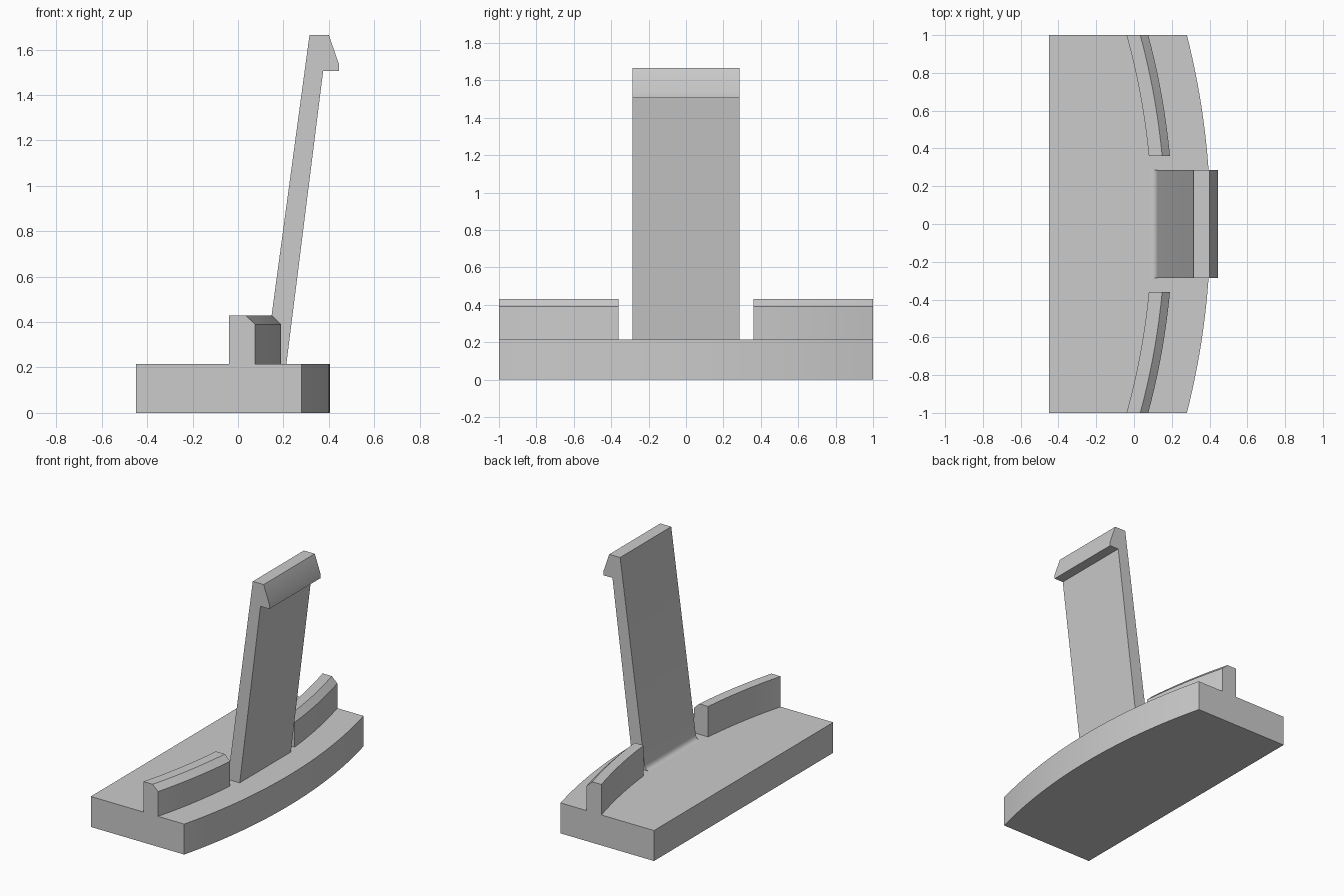
import bpy, bmesh, math
from mathutils import Vector

cube = bpy.data.objects.get("Cube")
if cube:
    bpy.data.objects.remove(cube, do_unlink=True)

# Shared dimensions
ARC_X = -3.66        # centre of every curved wall
BASE_TOP = 0.215
RIB_TOP = 0.43
ARM_HALF = 0.285

grey = bpy.data.materials.new("plain_grey")
grey.use_nodes = True
grey.diffuse_color = (0.6, 0.6, 0.6, 1)
grey.node_tree.nodes["Principled BSDF"].inputs["Base Color"].default_value = grey.diffuse_color


def arc_x(radius, y):
    """x of the curved wall of this radius at a given y."""
    return ARC_X + math.sqrt(radius ** 2 - y ** 2)


def loft(name, sections):
    """Join matching closed sections into a capped, smooth-by-angle solid."""
    bm = bmesh.new()
    rings = [[bm.verts.new(p) for p in s] for s in sections]
    for a, b in zip(rings, rings[1:]):
        for i in range(len(a)):
            j = (i + 1) % len(a)
            bm.faces.new((a[i], a[j], b[j], b[i]))
    bm.faces.new(rings[0])
    bm.faces.new(rings[-1])
    bmesh.ops.recalc_face_normals(bm, faces=bm.faces)
    mesh = bpy.data.meshes.new(name)
    bm.to_mesh(mesh)
    bm.free()
    mesh.materials.append(grey)
    obj = bpy.data.objects.new(name, mesh)
    bpy.context.collection.objects.link(obj)
    bpy.ops.object.select_all(action='DESELECT')
    obj.select_set(True)
    bpy.context.view_layer.objects.active = obj
    bpy.ops.object.shade_smooth_by_angle(angle=math.radians(25))
    return obj


def spread(start, end, steps):
    return [start + (end - start) * i / steps for i in range(steps + 1)]


# Base plate: straight back edge, bowed outer edge
def base_section(y):
    edge = arc_x(4.065, y)
    return [(-0.45, y, 0), (edge, y, 0), (edge, y, BASE_TOP), (-0.45, y, BASE_TOP)]

loft("base_plate", [base_section(y) for y in spread(-1, 1, 32)])


# Curved ribs with a chamfered outer top edge
def rib_section(y):
    inner, crest, outer = (arc_x(r, y) for r in (3.756, 3.826, 3.867))
    return [(inner, y, BASE_TOP), (outer, y, BASE_TOP), (outer, y, 0.39),
            (crest, y, RIB_TOP), (inner, y, RIB_TOP)]

for name, side in (("front_rib", -1), ("back_rib", 1)):
    loft(name, [rib_section(side * y) for y in spread(0.36, 1, 14)])


# Leaning arm with hooked tip and a fillet at its foot
foot = Vector((0.119, BASE_TOP))
tip = Vector((0.315, 1.665))
up = (tip - foot).normalized()
start, end = foot - Vector((0.035, 0)), foot + up * 0.035
fillet = [start * (1 - t) ** 2 + foot * 2 * t * (1 - t) + end * t ** 2
          for t in spread(0, 1, 8)]
profile = [(0.213, BASE_TOP), (0.375, 1.505), (0.445, 1.505), (0.445, 1.535),
           (0.4, 1.665), tuple(tip)] + [tuple(p) for p in reversed(fillet)]
loft("hooked_arm", [[(x, y, z) for x, z in profile] for y in (-ARM_HALF, ARM_HALF)])
